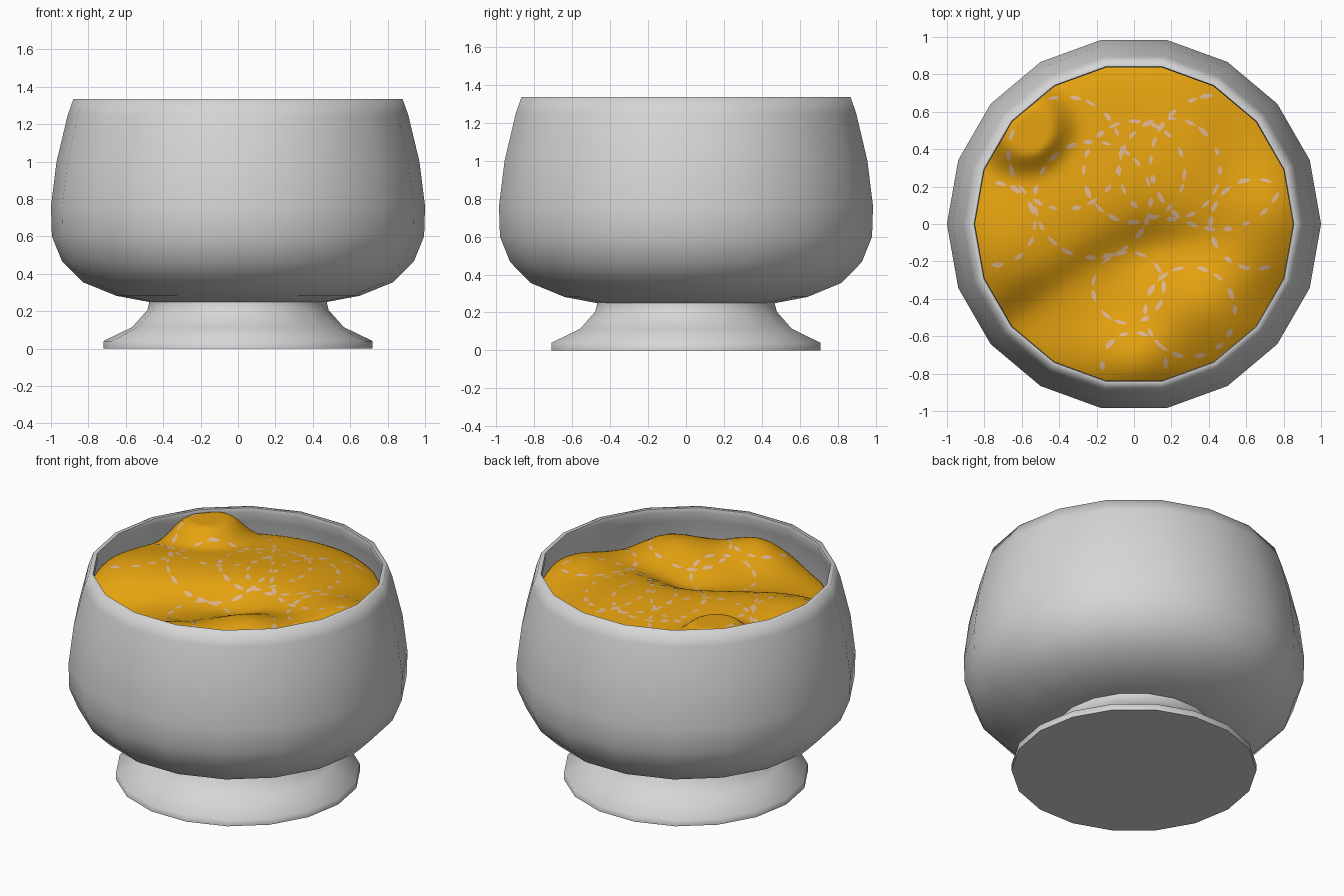
import bpy, bmesh, math, random
from math import sin, cos, pi, exp

if "Cube" in bpy.data.objects:
    bpy.data.objects.remove(bpy.data.objects["Cube"])

random.seed(4)
SIDES = 18


def material(name, rgb):
    m = bpy.data.materials.new(name)
    m.diffuse_color = (*rgb, 1)
    m.use_nodes = True
    m.node_tree.nodes["Principled BSDF"].inputs["Base Color"].default_value = m.diffuse_color
    return m


GREY = material("pale grey ceramic", (0.67, 0.67, 0.67))
ORANGE = material("orange mash", (0.78, 0.36, 0.005))
PINK = material("pale pink flecks", (0.74, 0.47, 0.30))


def finish(bm, name, mat, angle):
    bmesh.ops.remove_doubles(bm, verts=bm.verts, dist=1e-5)
    me = bpy.data.meshes.new(name)
    bm.to_mesh(me)
    bm.free()
    me.materials.append(mat)
    ob = bpy.data.objects.new(name, me)
    bpy.context.collection.objects.link(ob)
    bpy.ops.object.select_all(action='DESELECT')
    bpy.context.view_layer.objects.active = ob
    ob.select_set(True)
    bpy.ops.object.shade_smooth_by_angle(angle=math.radians(angle))
    return ob


def lathe(name, profile, mat):
    # profile runs from the bottom centre outward and up
    bm = bmesh.new()
    rings = [[bm.verts.new((r * cos(2 * pi * i / SIDES), r * sin(2 * pi * i / SIDES), z))
              for i in range(SIDES)] if r > 0 else [bm.verts.new((0, 0, z))] * SIDES
             for r, z in profile]
    for a, b in zip(rings, rings[1:]):
        for i in range(SIDES):
            j = (i + 1) % SIDES
            quad = list(dict.fromkeys((a[i], a[j], b[j], b[i])))
            bm.faces.new(quad)
    return finish(bm, name, mat, 75)


# foot
lathe("foot", [(0, 0), (0.72, 0), (0.72, 0.04), (0.565, 0.115), (0.485, 0.205),
               (0.475, 0.245), (0.475, 0.27)], GREY)

# bowl: outer wall, rounded rim, inner wall
lathe("bowl", [(0, 0.245), (0.48, 0.25), (0.65, 0.282), (0.83, 0.355), (0.94, 0.465), (0.995, 0.6),
               (1.0, 0.76), (0.97, 1.0), (0.91, 1.25), (0.88, 1.334),
               (0.855, 1.334), (0.85, 1.31), (0.875, 1.24), (0.92, 1.0), (0.94, 0.75),
               (0.85, 0.45), (0, 0.35)], GREY)


# lumpy height of the mash: x, y, spread, rise
LUMPS = [(0.20, 0.28, 0.25, 0.04), (0.34, -0.42, 0.20, 0.13), (0.0, -0.75, 0.16, 0.12),
         (-0.62, -0.50, 0.14, -0.04), (0.10, -0.15, 0.13, -0.04), (0.80, -0.42, 0.13, -0.06),
         (0.75, 0.08, 0.18, 0.08), (-0.3, 0.1, 0.2, 0.03), (-0.70, -0.10, 0.2, 0.05)]


def height(x, y):
    # curved step that splits the plateau from the lower front
    line = -0.03 - 0.65 * 0.08 * math.log1p(exp(-(x + 0.05) / 0.08))
    fade = 1 / (1 + exp((x - 0.45) / 0.07))
    step = 1 / (1 + exp(-(y - line) / 0.055))
    z = 1.13 + 0.085 * (fade * step + (1 - fade) * 0.5)
    for cx, cy, s, h in LUMPS:
        z += h * exp(-((x - cx) ** 2 + (y - cy) ** 2) / (2 * s * s))
    # steep flat-topped mound at the back left
    z += 0.145 * exp(-(((x + 0.59) ** 2 + (y - 0.53) ** 2) / 0.05) ** 2)
    z -= 0.05 * (math.hypot(x, y) / 0.86) ** 8
    return min(z, 1.325)


def wall(a):
    # distance factor of the polygonal bowl wall at angle a
    step = 2 * pi / SIDES
    return cos(step / 2) / cos(a % step - step / 2)


# mash filling
bm = bmesh.new()
SEG, RINGS = 144, 50
rows = []
for k in range(RINGS + 1):
    row = []
    for i in range(SEG):
        a = 2 * pi * i / SEG
        r = 0.88 * k / RINGS * wall(a)
        x, y = r * cos(a), r * sin(a)
        row.append(bm.verts.new((x, y, height(x, y))) if k or not i else row[0])
    rows.append(row)
rows.append([bm.verts.new((v.co.x, v.co.y, 0.95)) for v in rows[-1]])
for a, b in zip(rows, rows[1:]):
    for i in range(SEG):
        j = (i + 1) % SEG
        bm.faces.new(list(dict.fromkeys((a[i], b[i], b[j], a[j]))))
finish(bm, "mash", ORANGE, 80)

# flecks: rings of small slivers lying on the mash
CIRCLES = [(0.19, 0.295, 0.27), (0.0, 0.28, 0.27), (-0.22, 0.13, 0.31), (-0.03, -0.34, 0.19),
           (0.30, -0.47, 0.24), (-0.37, 0.38, 0.30), (-0.75, 0.0, 0.22), (0.45, 0.33, 0.36),
           (0.65, 0.0, 0.24), (0.0, -0.75, 0.17)]
OUTLINE = [(-1, 0), (-0.35, -1), (0.4, -0.8), (1, 0), (0.35, 1), (-0.4, 0.8)]
bm = bmesh.new()
for cx, cy, r in CIRCLES:
    n = round(2 * pi * r / 0.105)
    for i in range(n):
        a = 2 * pi * (i + random.uniform(-0.15, 0.15)) / n
        half = random.uniform(0.026, 0.042)
        w = random.uniform(0.009, 0.015)
        pts = []
        for u, v in [(0, 0)] + OUTLINE:
            b, rr = a + u * half / r, r + v * w
            pts.append((cx + rr * cos(b), cy + rr * sin(b)))
        if max(math.hypot(*p) for p in pts) > 0.83:
            continue
        vs = [bm.verts.new((x, y, height(x, y) + 0.0025)) for x, y in pts]
        for k in range(6):
            f = bm.faces.new((vs[0], vs[1 + k], vs[1 + (k + 1) % 6]))
            f.normal_update()
            if f.normal.z < 0:
                f.normal_flip()
finish(bm, "flecks", PINK, 80)
